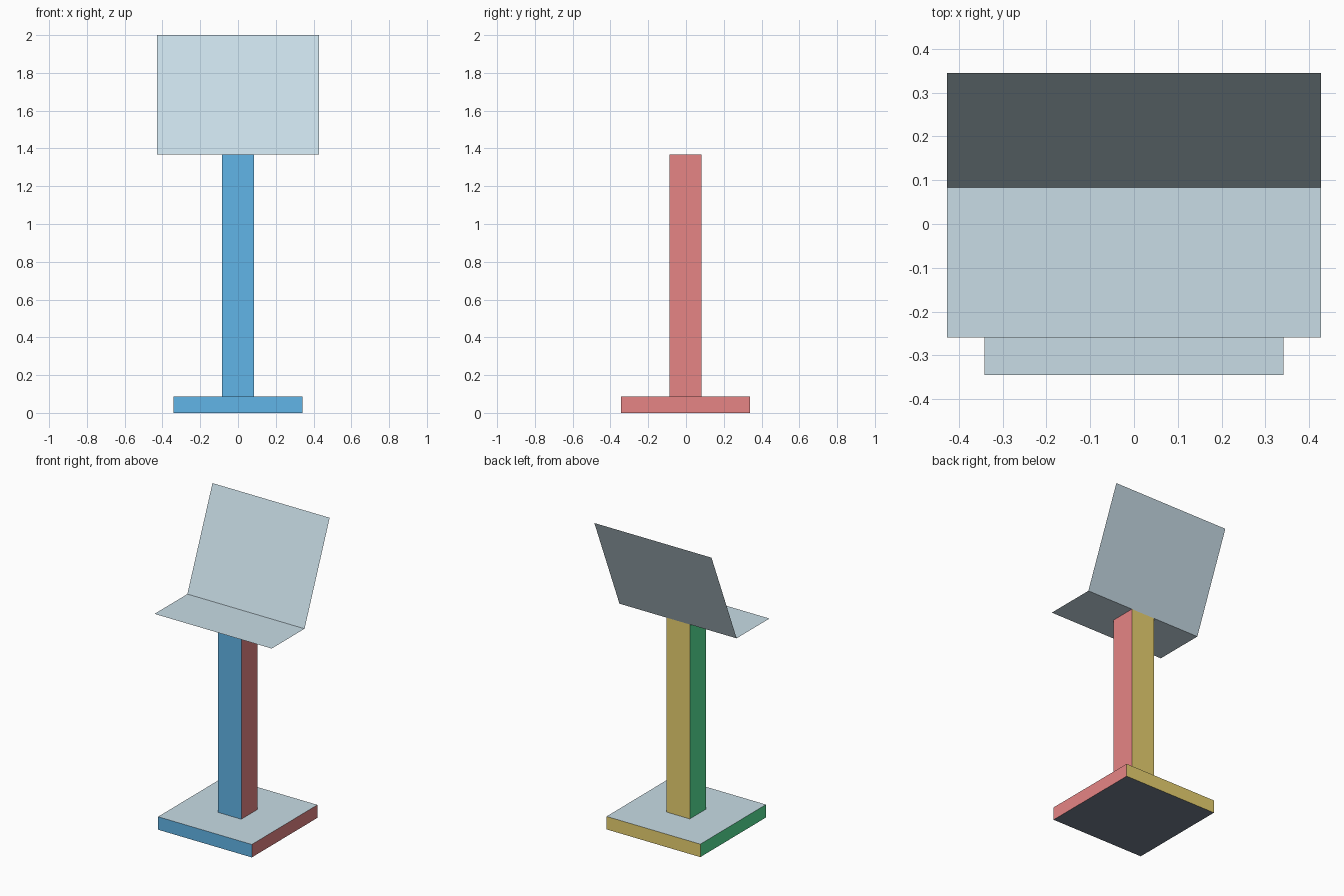
import bpy, bmesh, math
from mathutils import Matrix, Vector

cube = bpy.data.objects.get("Cube")
if cube:
    bpy.data.objects.remove(cube, do_unlink=True)

TILT = math.radians(22.5)
U = 2 / (16 + 8 * math.cos(TILT))              # one grid unit of the design
Y0 = -(8 * math.sin(TILT) - 3) / 2 * U         # centres the depth


def material(name, rgb):
    m = bpy.data.materials.new(name)
    m.use_nodes = True
    m.diffuse_color = (*rgb, 1)
    m.node_tree.nodes["Principled BSDF"].inputs["Base Color"].default_value = (*rgb, 1)
    return m


PALE = material("pale blue grey", (0.578, 0.716, 0.79))
# Side colours, chosen by the direction each face looks
SIDES = [
    (Vector((0, -1, 0)), material("blue", (0.12, 0.46, 0.80))),
    (Vector((0, 1, 0)), material("yellow", (0.80, 0.63, 0.163))),
    (Vector((1, 0, 0)), material("red", (0.787, 0.235, 0.235))),
    (Vector((-1, 0, 0)), material("green", (0.10, 0.80, 0.322))),
    (Vector((0, 0, 1)), PALE),
    (Vector((0, 0, -1)), material("dark slate", (0.17, 0.21, 0.27))),
]


def finish(name, bm, mats):
    me = bpy.data.meshes.new(name)
    bm.to_mesh(me)
    bm.free()
    for m in mats:
        me.materials.append(m)
    ob = bpy.data.objects.new(name, me)
    bpy.context.collection.objects.link(ob)
    return ob


def block(name, width, z0, z1, open_ends=False):
    """Square block whose faces are coloured by direction."""
    bm = bmesh.new()
    size = Matrix.Diagonal((width * U, width * U, (z1 - z0) * U, 1))
    place = Matrix.Translation((0, Y0, (z0 + z1) / 2 * U))
    bmesh.ops.create_cube(bm, size=1, matrix=place @ size)
    bm.normal_update()
    if open_ends:
        ends = [f for f in bm.faces if abs(f.normal.z) > 0.5]
        bmesh.ops.delete(bm, geom=ends, context='FACES')
    for f in bm.faces:
        f.material_index = max(range(6), key=lambda i: f.normal.dot(SIDES[i][0]))
    return finish(name, bm, [m for _, m in SIDES])


def sheet(name, start, end, half_width=5):
    """Thin sheet spanning two (y, z) profile points."""
    bm = bmesh.new()
    corners = [(-half_width, *start), (half_width, *start),
               (half_width, *end), (-half_width, *end)]
    bm.faces.new([bm.verts.new((x * U, y * U + Y0, z * U)) for x, y, z in corners])
    return finish(name, bm, [PALE])


# Foot and upright; the upright's ends are covered by the foot and the ledge
block("base", 8, 0, 1)
block("post", 2, 1, 16, open_ends=True)

# Flat ledge and the panel leaning back from its rear edge
hinge = (1, 16)
sheet("ledge", (-3, 16), hinge)
sheet("back_panel", hinge, (1 + 8 * math.sin(TILT), 16 + 8 * math.cos(TILT)))
